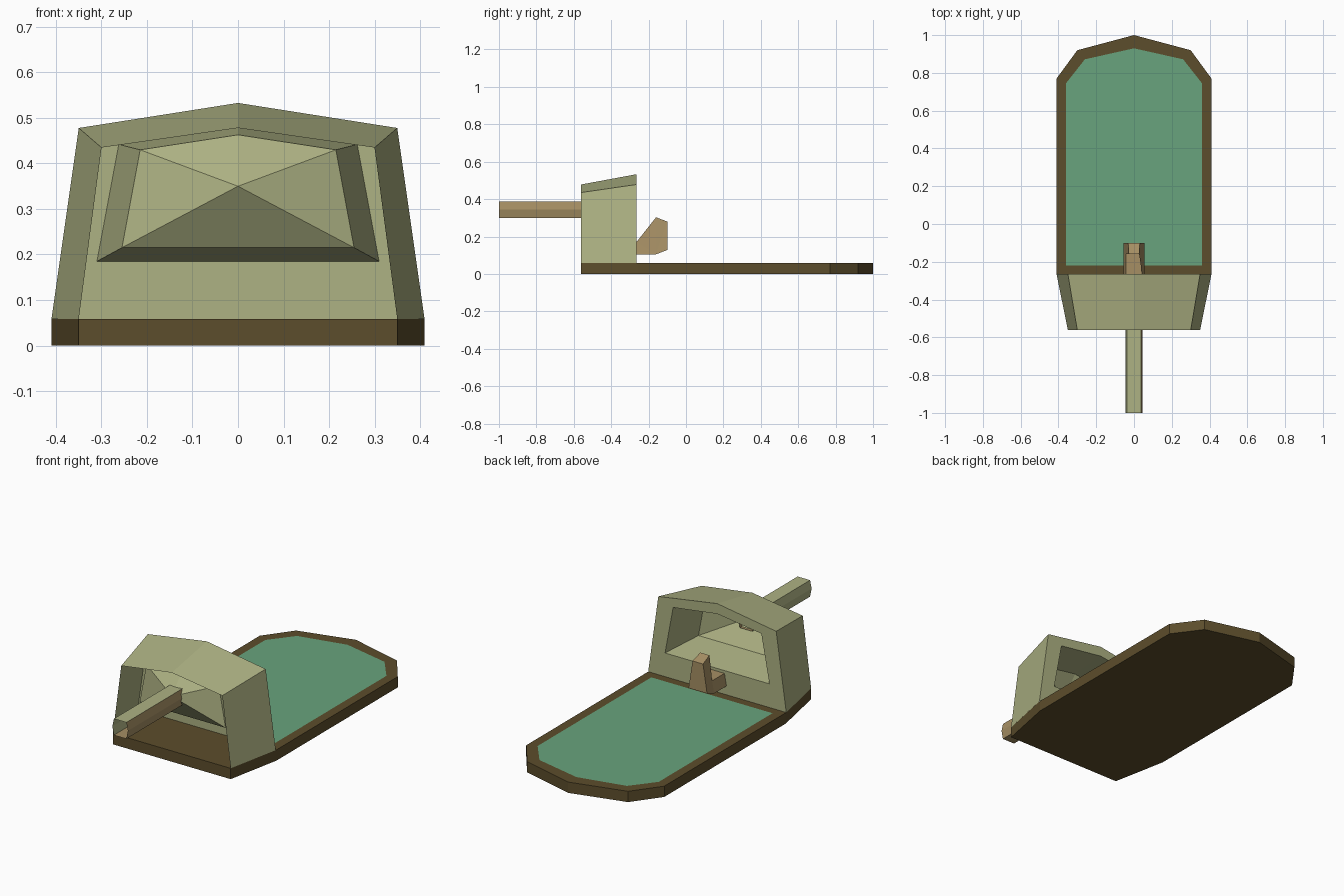
import bpy, bmesh

if "Cube" in bpy.data.objects:
    bpy.data.objects.remove(bpy.data.objects["Cube"])


def material(name, r, g, b):
    m = bpy.data.materials.new(name)
    m.diffuse_color = (r, g, b, 1)
    m.use_nodes = True
    m.node_tree.nodes["Principled BSDF"].inputs["Base Color"].default_value = m.diffuse_color
    return m


OLIVE = material("olive", 0.42, 0.445, 0.228)
BROWN = material("dark_brown", 0.108, 0.075, 0.025)
TAN = material("tan", 0.38, 0.275, 0.127)
GREEN = material("green", 0.14, 0.37, 0.205)


def finish(name, bm, mats, rule=None, recalc=True):
    """Turn a bmesh into an object, colouring faces by an optional rule."""
    if recalc:
        bmesh.ops.recalc_face_normals(bm, faces=bm.faces)
    bm.normal_update()
    if rule:
        for f in bm.faces:
            f.material_index = rule(f)
    me = bpy.data.meshes.new(name)
    bm.to_mesh(me)
    bm.free()
    for m in mats:
        me.materials.append(m)
    ob = bpy.data.objects.new(name, me)
    bpy.context.collection.objects.link(ob)
    return ob


def mirrored(half):
    """Right half from bottom to centre point -> full symmetric list."""
    return half + [(-x, v) for x, v in reversed(half) if x > 0]


def bridge(bm, a, b, closed=True):
    n = len(a)
    for i in range(n if closed else n - 1):
        j = (i + 1) % n
        bm.faces.new((a[i], a[j], b[j], b[i]))


# base plate with a green panel set flush in its top
H = 0.058
bm = bmesh.new()
outline = mirrored([(0.35, -0.562), (0.41, -0.26), (0.41, 0.77), (0.30, 0.92), (0, 1.0)])
panel = mirrored([(0.36, -0.22), (0.36, 0.745), (0.26, 0.872), (0, 0.93)])
low = [bm.verts.new((x, y, 0)) for x, y in outline]
top = [bm.verts.new((x, y, H)) for x, y in outline]
inner = [bm.verts.new((x, y, H)) for x, y in panel]
bm.faces.new(low)
bridge(bm, low, top)
bridge(bm, top[1:-1], inner)
bm.faces.new((top[0], top[1], top[-2], top[-1]))
green_face = bm.faces.new(inner)
finish("base_plate", bm, [BROWN, GREEN], lambda f: 1 if f == green_face else 0)

# open-front housing: thin shell, rear wall with recess running to a shallow point
bm = bmesh.new()


def section(y, half):
    return [bm.verts.new((x, y, z)) for x, z in mirrored(half)]


front = section(-0.562, [(0.35, H), (0.30, 0.435), (0, 0.478)])
rear = section(-0.265, [(0.41, H), (0.35, 0.478), (0, 0.533)])
opening = section(-0.265, [(0.31, 0.185), (0.262, 0.442), (0, 0.478)])
ring = section(-0.47, [(0.255, 0.215), (0.215, 0.43), (0, 0.463)])
tip = bm.verts.new((0, -0.56, 0.35))
bridge(bm, front, rear, closed=False)
bridge(bm, rear, opening)
bridge(bm, opening, ring)
for i in range(5):
    bm.faces.new((ring[i], ring[(i + 1) % 5], tip))
finish("housing", bm, [OLIVE])

# open six-sided tube; lower and right faces are tan
bm = bmesh.new()
hexagon = [(0.046, 0.345), (0.037, 0.388), (-0.037, 0.388),
           (-0.046, 0.345), (-0.037, 0.300), (0.037, 0.300)]
ends = [[bm.verts.new((x, y, z)) for x, z in hexagon] for y in (-1.0, -0.51)]
bridge(bm, *ends)


def tube_colour(f):
    c = f.calc_center_median()
    return 1 if c.x > 0.01 or c.z < 0.31 else 0


finish("tube", bm, [OLIVE, TAN], tube_colour)

# hooked lever on the rear wall, narrowing upwards
bm = bmesh.new()
profile = [(-0.265, 0.105), (-0.16, 0.105), (-0.10, 0.128), (-0.10, 0.28),
           (-0.16, 0.303), (-0.16, 0.17), (-0.265, 0.17)]


def half_width(z):
    return 0.055 if z < 0.13 else 0.055 - (z - 0.13) * 0.16 if z > 0.2 else 0.043


sides = [[bm.verts.new((s * half_width(z), y, z)) for y, z in profile] for s in (-1, 1)]
bridge(bm, *sides)
for s in sides:
    bm.faces.new(s)
bmesh.ops.triangulate(bm, faces=[f for f in bm.faces if len(f.verts) > 4])
finish("lever", bm, [TAN])
